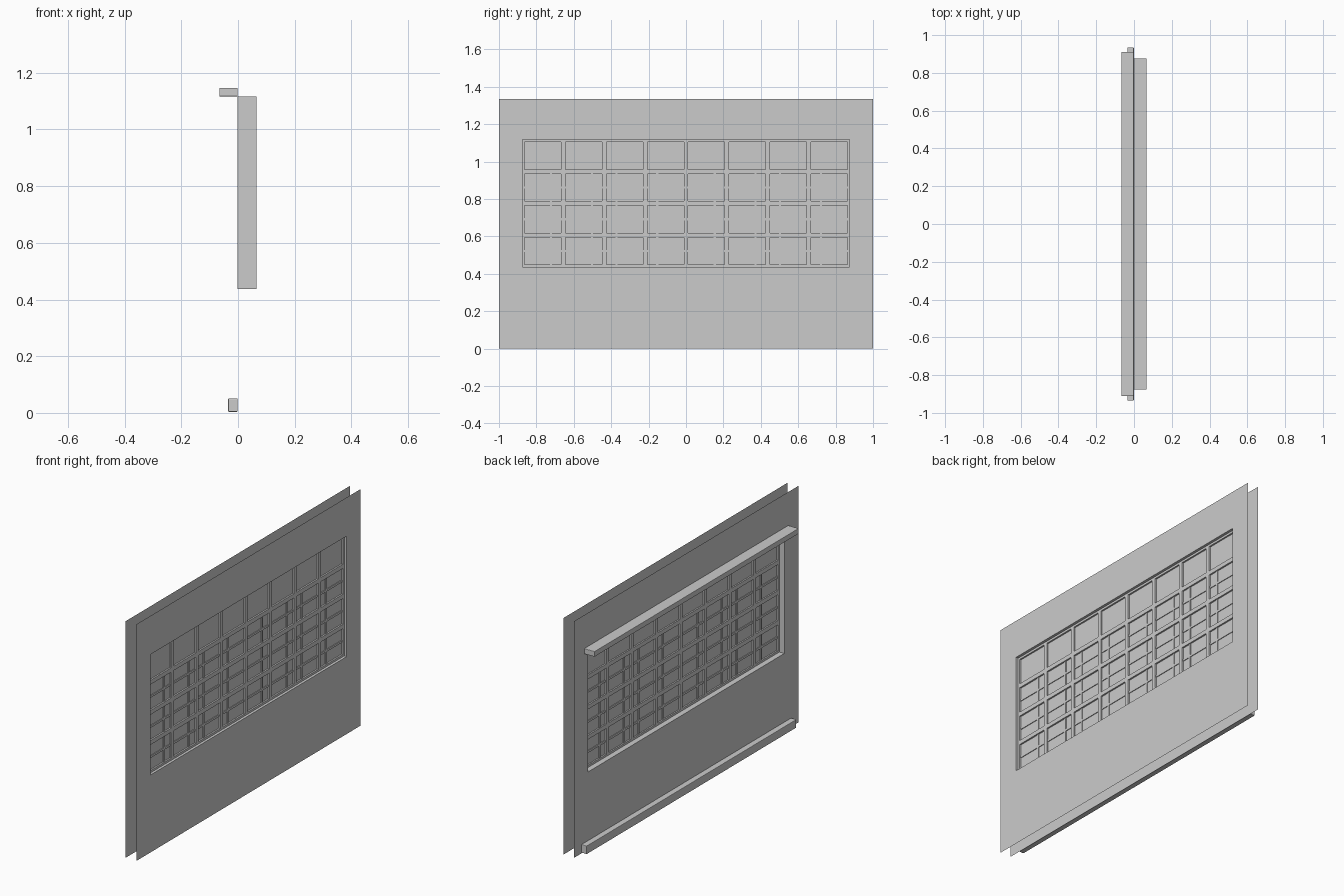
import bpy, bmesh
from mathutils import Vector

cube = bpy.data.objects.get("Cube")
if cube:
    bpy.data.objects.remove(cube, do_unlink=True)

# One plain grey for everything
grey = bpy.data.materials.new("plain_grey")
grey.use_nodes = True
colour = (0.6, 0.6, 0.6, 1)
grey.diffuse_color = colour
grey.node_tree.nodes["Principled BSDF"].inputs["Base Color"].default_value = colour

THICK = 0.067
HEIGHT = 1.335
HALF = 0.875            # half width of the opening
LOW, TOP = 0.437, 1.117
COLS, ROWS = 8, 4
BAR = 0.024


def finish(name, bm):
    mesh = bpy.data.meshes.new(name)
    bm.to_mesh(mesh)
    bm.free()
    mesh.materials.append(grey)
    obj = bpy.data.objects.new(name, mesh)
    bpy.context.collection.objects.link(obj)
    return obj


def add_box(bm, x, y, z):
    """Add a box given as (low, high) pairs on each axis."""
    made = bmesh.ops.create_cube(bm, size=1)["verts"]
    for v in made:
        v.co = Vector([a + (c + 0.5) * (b - a) for c, (a, b) in zip(v.co, (x, y, z))])


def box_part(name, x, y, z, bevel=0):
    bm = bmesh.new()
    add_box(bm, x, y, z)
    obj = finish(name, bm)
    if bevel:
        mod = obj.modifiers.new("soft_edge", "BEVEL")
        mod.width = bevel
        mod.segments = 2
    return obj


def ring(bm, x, half, low, high):
    return [bm.verts.new((x, y, z)) for y, z in
            ((-half, low), (half, low), (half, high), (-half, high))]


# Wall: two thin skins joined only by the lining of the opening
bm = bmesh.new()
loops = [ring(bm, THICK, 1, 0, HEIGHT), ring(bm, THICK, HALF, LOW, TOP),
         ring(bm, 0, HALF, LOW, TOP), ring(bm, 0, 1, 0, HEIGHT)]
for a, b in zip(loops, loops[1:]):
    for i in range(4):
        j = (i + 1) % 4
        bm.faces.new((a[i], a[j], b[j], b[i]))
finish("wall", bm)

# Window mullions and transoms
pitch_y = 2 * HALF / COLS
pitch_z = (TOP - LOW) / ROWS
frame_x = (0.031, 0.052)
bm = bmesh.new()
for c in range(COLS + 1):
    y = -HALF + c * pitch_y
    add_box(bm, frame_x, (max(y - BAR / 2, -HALF), min(y + BAR / 2, HALF)), (LOW, TOP))
for r in range(ROWS + 1):
    z = LOW + r * pitch_z
    add_box(bm, frame_x, (-HALF, HALF), (max(z - BAR / 2, LOW), min(z + BAR / 2, TOP)))
finish("window_frame", bm)

# Slim glazing bars in every row but the top one, mirrored in pairs
sash_x = (0.035, 0.047)
slim = 0.006
bm = bmesh.new()
for c in range(COLS):
    y = -HALF + c * pitch_y
    split = y + pitch_y * (0.7 if c // 2 % 2 == 0 else 0.3)
    for r in range(ROWS - 1):
        z = LOW + r * pitch_z
        add_box(bm, sash_x, (split - slim, split + slim), (z, z + pitch_z))
        mid = z + pitch_z / 2
        add_box(bm, sash_x, (y, y + pitch_y), (mid - slim, mid + slim))
finish("glazing_bars", bm)

# Panes
box_part("window_panes", (0.039, 0.043), (-HALF, HALF), (LOW, TOP))

# Ledge above the window and rail along the foot of the wall
box_part("upper_ledge", (-0.065, 0), (-0.91, 0.91), (1.117, 1.147), 0.002)
box_part("base_rail", (-0.034, 0), (-0.935, 0.935), (0.004, 0.051), 0.003)

# Centre the whole model across its thickness
for obj in bpy.context.collection.objects:
    if obj.type == "MESH" and obj.data.materials and obj.data.materials[0] == grey:
        obj.location.x = -0.001
